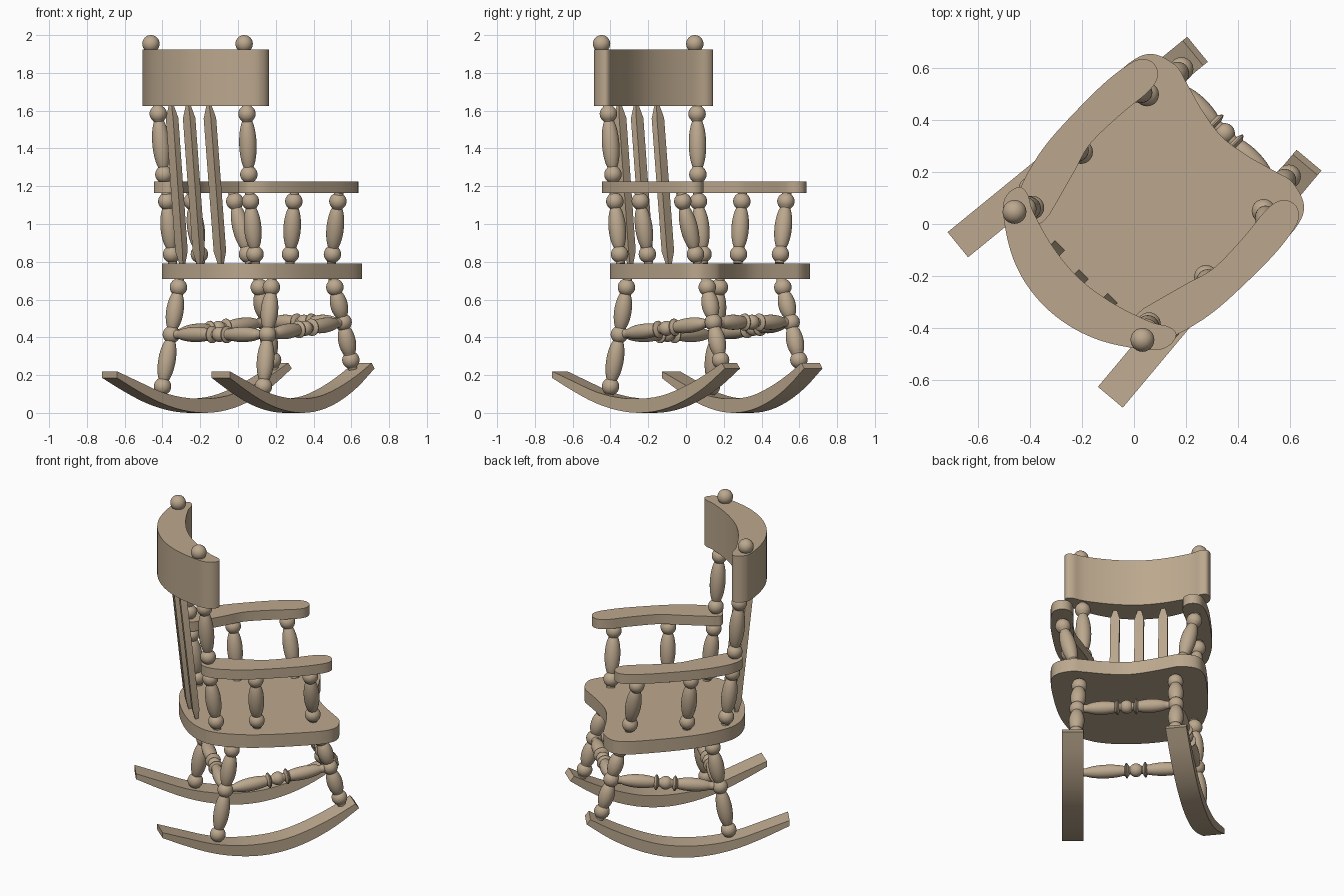
import bpy, bmesh, math
from mathutils import Vector, Matrix

if "Cube" in bpy.data.objects:
    bpy.data.objects.remove(bpy.data.objects["Cube"])

# Chair is built facing +x (mirrored across y), then turned 45 degrees about z.
TURN = Matrix.Rotation(math.radians(45), 4, 'Z')
WOOD = bpy.data.materials.new("wood")
WOOD.diffuse_color = (.5, .39, .27, 1)
WOOD.use_nodes = True
WOOD.node_tree.nodes["Principled BSDF"].inputs["Base Color"].default_value = WOOD.diffuse_color


def finish(name, bm, angle=35):
    bmesh.ops.recalc_face_normals(bm, faces=bm.faces)
    bm.transform(TURN)
    me = bpy.data.meshes.new(name)
    bm.to_mesh(me)
    bm.free()
    me.materials.append(WOOD)
    ob = bpy.data.objects.new(name, me)
    bpy.context.collection.objects.link(ob)
    bpy.ops.object.select_all(action='DESELECT')
    ob.select_set(True)
    bpy.context.view_layer.objects.active = ob
    bpy.ops.object.shade_smooth_by_angle(angle=math.radians(angle))
    return ob


def smooth_loop(pts, n=6):
    """Closed Catmull-Rom curve through 2D points."""
    pts = [Vector(p) for p in pts]
    out = []
    for i in range(len(pts)):
        a, b, c, d = (pts[(i + k) % len(pts)] for k in (-1, 0, 1, 2))
        for j in range(n):
            t = j / n
            out.append(0.5 * (2 * b + (c - a) * t + (2 * a - 5 * b + 4 * c - d) * t * t
                              + (3 * b - a - 3 * c + d) * t ** 3))
    return out


def smooth_path(pts, n=3):
    """Open version: extend both ends, smooth, keep the middle part."""
    p = [Vector(q) for q in pts]
    return smooth_loop([2 * p[0] - p[1]] + p + [2 * p[-1] - p[-2]], n)[n:n * len(p) + 1]


def slab(name, outline, vec_of, offset):
    """Extruded plate: outline points placed by vec_of, pushed along offset."""
    bm = bmesh.new()
    f = bm.faces.new([bm.verts.new(vec_of(p)) for p in outline])
    ext = bmesh.ops.extrude_face_region(bm, geom=[f])
    bmesh.ops.translate(bm, vec=offset, verts=[v for v in ext['geom'] if isinstance(v, bmesh.types.BMVert)])
    return finish(name, bm)


def mirrored(half):
    """Complete an outline whose first and last points lie on the centre line."""
    return half + [(u, -v) for u, v in half[-2:0:-1]]


def lathe(name, p0, p1, profile, sides=24, sx=1, sy=1, start=0):
    p0, p1 = Vector(p0), Vector(p1)
    rot = Vector((0, 0, 1)).rotation_difference(p1 - p0).to_matrix()
    bm = bmesh.new()
    rings = []
    for t, r in profile:
        rings.append([bm.verts.new(p0 + rot @ Vector((
            r * sx * math.cos(start + 2 * math.pi * i / sides),
            r * sy * math.sin(start + 2 * math.pi * i / sides), t))) for i in range(sides)])
    for a, b in zip(rings, rings[1:]):
        for i in range(sides):
            j = (i + 1) % sides
            bm.faces.new((a[i], a[j], b[j], b[i]))
    bm.faces.new(rings[0])
    bm.faces.new(rings[-1])
    return finish(name, bm, 40)


def turned(name, p0, p1, beads, over=0.05, n=70):
    """Turned wood: radius is the envelope of ellipsoids (centre, half length, radius)."""
    L = (Vector(p1) - Vector(p0)).length
    prof = []
    for i in range(n + 1):
        t = -over + (L + 2 * over) * i / n
        r = 0.024
        for c, h, rad in beads:
            q = 1 - ((t - c) / h) ** 2
            if q > 0:
                r = max(r, rad * math.sqrt(q))
        prof.append((t, r))
    return lathe(name, p0, p1, prof)


def spindle(name, p0, p1):
    L = (Vector(p1) - Vector(p0)).length
    turned(name, p0, p1, [(0, .046, .046), (L, .046, .046), (L / 2, L / 2 - .012, .046)])


def stretcher(name, p0, p1):
    L = (Vector(p1) - Vector(p0)).length
    m, h = L / 2, (L / 2 - .10) / 2 + .02
    turned(name, p0, p1, [(m, .04, .04), (m - .055, .014, .047), (m + .055, .014, .047),
                          (.035 + h, h, .04), (L - .035 - h, h, .04)], over=0, n=110)


# Seat with scooped front edge
seat = mirrored([(.478, 0), (.495, .12), (.528, .24), (.546, .32), (.515, .412), (.44, .45),
                 (.3, .455), (.1, .445), (-.05, .42), (-.2, .362), (-.282, .275), (-.325, .15), (-.338, 0)])
slab("seat", smooth_loop(seat), lambda p: (p.x, p.y, .708), (0, 0, .084))

# Curved crest rail, a little narrower along y
crest = mirrored([(-.475, 0), (-.457, .14), (-.405, .27), (-.31, .405), (-.25, .44), (-.197, .428),
                  (-.195, .385), (-.232, .317), (-.28, .16), (-.299, 0)])
rail = slab("crest_rail", smooth_loop(crest), lambda p: (p.x, p.y, 1.625), (0, 0, .3))
rail.data.transform(Matrix.Translation((0, -.011, 0)) @ Matrix.Diagonal((1, .94, 1, 1)))

# Back slats with pointed ends
for i, v in enumerate((-.144, 0, .144)):
    back = -.014 if v == 0 else 0
    p0, p1 = (-.272 + back, v, .785), (-.36 + back, v * .98, 1.64)
    L = (Vector(p1) - Vector(p0)).length
    lathe(f"back_slat_{i + 1}", p0, p1, [(0, .45), (.07, 1), (L - .08, 1), (L, .3)],
          4, .028, .038, math.pi / 4)

arm = [(.492, .388), (.46, .437), (.36, .46), (.226, .467), (.007, .46), (-.13, .435), (-.22, .402),
       (-.275, .345), (-.262, .265), (-.22, .255), (-.163, .267), (-.013, .308), (.1, .338),
       (.264, .335), (.4, .322), (.468, .338)]
rocker_low = [(0, .185), (.15, .113), (.3, .052), (.45, .014), (.6, 0), (.75, .015),
              (.9, .06), (1.05, .135), (1.193, .235)]
rocker_top = [(0, .22), (.15, .165), (.3, .112), (.45, .082), (.6, .075), (.75, .09),
              (.9, .135), (1.05, .2), (1.17, .265)]

for side, s in (("left", 1), ("right", -1)):
    # Armrest
    slab(f"{side}_armrest", smooth_loop(arm), lambda p: (p.x, s * p.y, 1.163), (0, 0, .062))

    # Rocker, slightly toed in toward the front
    a, b = Vector((-.537, .424 if s > 0 else -.408, 0)), Vector((.643, s * .304, 0))
    d = (b - a).normalized()
    w = Vector((-d.y, d.x, 0)) * .125
    slab(f"{side}_rocker", smooth_path(rocker_low) + smooth_path(rocker_top)[::-1],
         lambda p: a - w / 2 + d * p.x + Vector((0, 0, p.y)), w)

    # Back post and finial
    spindle(f"{side}_back_post_lower", (-.185, s * .312, .84), (-.22, s * .313, 1.12))
    spindle(f"{side}_back_post_upper", (-.233, s * .318 + .004, 1.262), (-.257, s * .332 + .008, 1.583))
    bm = bmesh.new()
    bmesh.ops.create_uvsphere(bm, u_segments=24, v_segments=16, radius=.046,
                              matrix=Matrix.Translation((-.293, s * .349 + .01, 1.954)))
    finish(f"{side}_finial", bm)

    # Arm posts
    spindle(f"{side}_arm_post_middle", (.052, s * .341, .84), (.038, s * .38, 1.12))
    spindle(f"{side}_arm_post_front", (.389, s * .318, .84), (.362, s * .386, 1.12))

    # Legs in two turned sections
    rear_mid, front_mid = (-.139, s * .36, .415), (.496, s * .291, .48)
    spindle(f"{side}_rear_leg_upper", rear_mid, (-.098, s * .348, .665))
    spindle(f"{side}_rear_leg_lower", (-.187, s * .378, .14), rear_mid)
    spindle(f"{side}_front_leg_upper", front_mid, (.442, s * .283, .665))
    spindle(f"{side}_front_leg_lower", (.552, s * .293, .28), front_mid)

    # Side stretcher
    stretcher(f"{side}_stretcher", rear_mid, front_mid)

# Cross stretchers
stretcher("front_stretcher", (.494, -.291, .48), (.494, .291, .48))
stretcher("rear_stretcher", (-.139, -.36, .415), (-.139, .36, .415))
